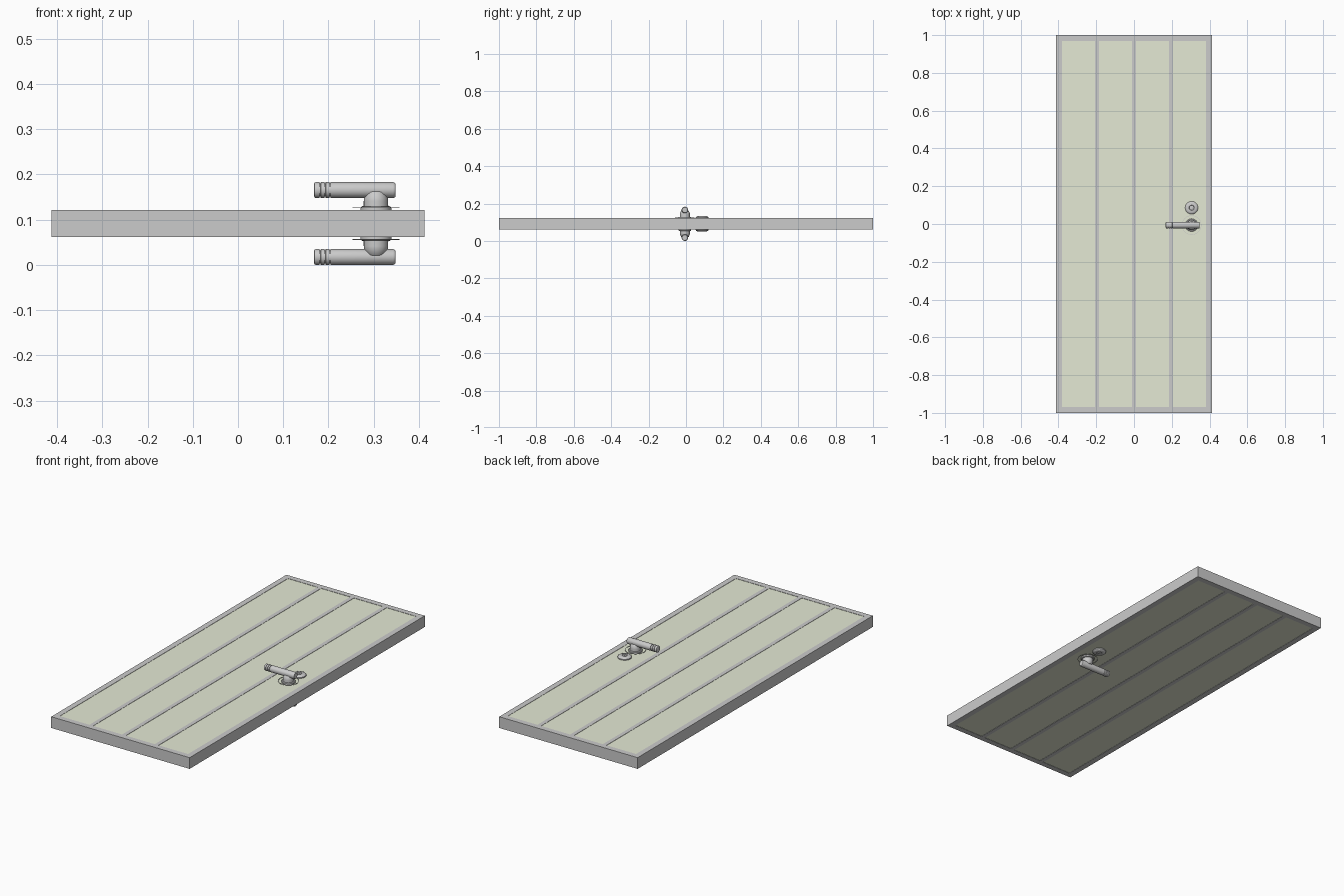
import bpy, bmesh
from math import pi, cos, sin, radians
from mathutils import Vector

if "Cube" in bpy.data.objects:
    bpy.data.objects.remove(bpy.data.objects["Cube"])

MID = 0.0915          # mid-plane of the door
HALF = 0.0302         # half thickness
W, L = 0.412, 1.0
HX, HY, LOCK_Y = 0.305, -0.006, 0.086

panel_mat = bpy.data.materials.new("pale_green")
panel_mat.diffuse_color = (0.78, 0.82, 0.66, 1)
panel_mat.use_nodes = True
panel_mat.node_tree.nodes["Principled BSDF"].inputs["Base Color"].default_value = panel_mat.diffuse_color


def finish(name, bm, mirror=False, smooth=True):
    bmesh.ops.recalc_face_normals(bm, faces=bm.faces)
    me = bpy.data.meshes.new(name)
    bm.to_mesh(me)
    bm.free()
    ob = bpy.data.objects.new(name, me)
    bpy.context.collection.objects.link(ob)
    ob.location.z = MID
    if mirror:      # repeat on the other face of the door
        m = ob.modifiers.new("both_sides", 'MIRROR')
        m.use_axis = (False, False, True)
        m.use_mirror_merge = False
    if smooth:
        bpy.ops.object.select_all(action='DESELECT')
        ob.select_set(True)
        bpy.context.view_layer.objects.active = ob
        bpy.ops.object.shade_smooth_by_angle(angle=radians(35))
    return ob


def box(bm, x0, x1, y0, y1, z0, z1):
    vs = bmesh.ops.create_cube(bm, size=1)["verts"]
    for v in vs:
        v.co = Vector(((x0, x1)[v.co.x > 0], (y0, y1)[v.co.y > 0], (z0, z1)[v.co.z > 0]))


def lathe(bm, profile, origin, axis='Z', n=32):
    # profile: (radius, distance along axis), capped at both ends
    rings = []
    for r, h in profile:
        ring = []
        for i in range(n):
            a, b = r * cos(2 * pi * i / n), r * sin(2 * pi * i / n)
            co = Vector((a, b, h)) if axis == 'Z' else Vector((h, a, b))
            ring.append(bm.verts.new(co + Vector(origin)))
        rings.append(ring)
    for p, q in zip(rings, rings[1:]):
        for i in range(n):
            j = (i + 1) % n
            bm.faces.new((p[i], p[j], q[j], q[i]))
    bm.faces.new(rings[0])
    bm.faces.new(rings[-1])


# Frame: stiles, rails and the three dividing strips
B, S = 0.030, 0.011
bm = bmesh.new()
for s in (-1, 1):
    box(bm, *sorted((s * W, s * (W - B))), -L, L, -HALF, HALF)
    box(bm, -W + B, W - B, *sorted((s * L, s * (L - B))), -HALF, HALF)
strips = (-0.195, 0.0, 0.195)
for x in strips:
    box(bm, x - S, x + S, -L + B, L - B, -HALF, HALF)
finish("door_frame", bm, smooth=False)

# Four inset panels
edges = [-W + B - S] + list(strips) + [W - B + S]
for i in range(4):
    bm = bmesh.new()
    box(bm, edges[i] + S, edges[i + 1] - S, -L + B, L - B, -HALF + 0.0015, HALF - 0.0015)
    ob = finish("panel_%d" % (i + 1), bm, smooth=False)
    ob.data.materials.append(panel_mat)

# Handle base collar
bm = bmesh.new()
lathe(bm, [(0.034, HALF - 0.004), (0.034, 0.035), (0.031, 0.0375), (0.024, 0.0375)], (HX, HY, 0))
finish("handle_collar", bm, mirror=True)

# Thin ring around the collar
bm = bmesh.new()
n = 48
sec = [(0.0515, 0.0345), (0.0515, 0.0360), (0.0495, 0.0360), (0.0495, 0.0345)]
rings = [[bm.verts.new((HX + r * cos(2 * pi * i / n), HY + r * sin(2 * pi * i / n), h))
          for r, h in sec] for i in range(n)]
for i in range(n):
    p, q = rings[i], rings[(i + 1) % n]
    for k in range(4):
        bm.faces.new((p[k], p[(k + 1) % 4], q[(k + 1) % 4], q[k]))
finish("handle_ring", bm, mirror=True)

# Tapered neck
bm = bmesh.new()
lathe(bm, [(0.027, HALF - 0.003), (0.027, 0.050), (0.0265, 0.056),
           (0.021, 0.069), (0.019, 0.0705)], (HX, HY, 0))
finish("handle_neck", bm, mirror=True)

# Lever with grip grooves near its tip
R = 0.0175
prof = [(R - 0.004, 0.168), (R - 0.001, 0.1695), (R, 0.172)]
for g in (0.180, 0.191, 0.202):
    prof += [(R, g), (R - 0.003, g + 0.0005), (R - 0.003, g + 0.0025), (R, g + 0.003)]
prof += [(R, 0.343), (R - 0.001, 0.346), (R - 0.003, 0.348)]
bm = bmesh.new()
lathe(bm, prof, (0, HY, 0.0915 - R), axis='X')
finish("handle_lever", bm, mirror=True)

# Lock plate: domed disc with a recessed cylinder
bm = bmesh.new()
lathe(bm, [(0.034, HALF - 0.004), (0.034, 0.034), (0.031, 0.038), (0.024, 0.0405),
           (0.014, 0.041), (0.0125, 0.038), (0.010, 0.038)], (HX, LOCK_Y, 0))
finish("lock_plate", bm, mirror=True)

# Lock barrel with a key slot between two halves
bm = bmesh.new()
lathe(bm, [(0.0095, 0.036), (0.0095, 0.0405), (0.0085, 0.041)], (HX, LOCK_Y, 0), n=24)
barrel = finish("lock_barrel", bm)
bm = bmesh.new()
box(bm, HX - 0.0013, HX + 0.0013, LOCK_Y - 0.006, LOCK_Y + 0.006, 0.039, 0.05)
slot = finish("slot_cutter", bm, smooth=False)
slot.hide_render = True
slot.hide_set(True)
cut = barrel.modifiers.new("slot", 'BOOLEAN')
cut.operation = 'DIFFERENCE'
cut.object = slot
m = barrel.modifiers.new("both_sides", 'MIRROR')
m.use_axis = (False, False, True)
m.use_mirror_merge = False
